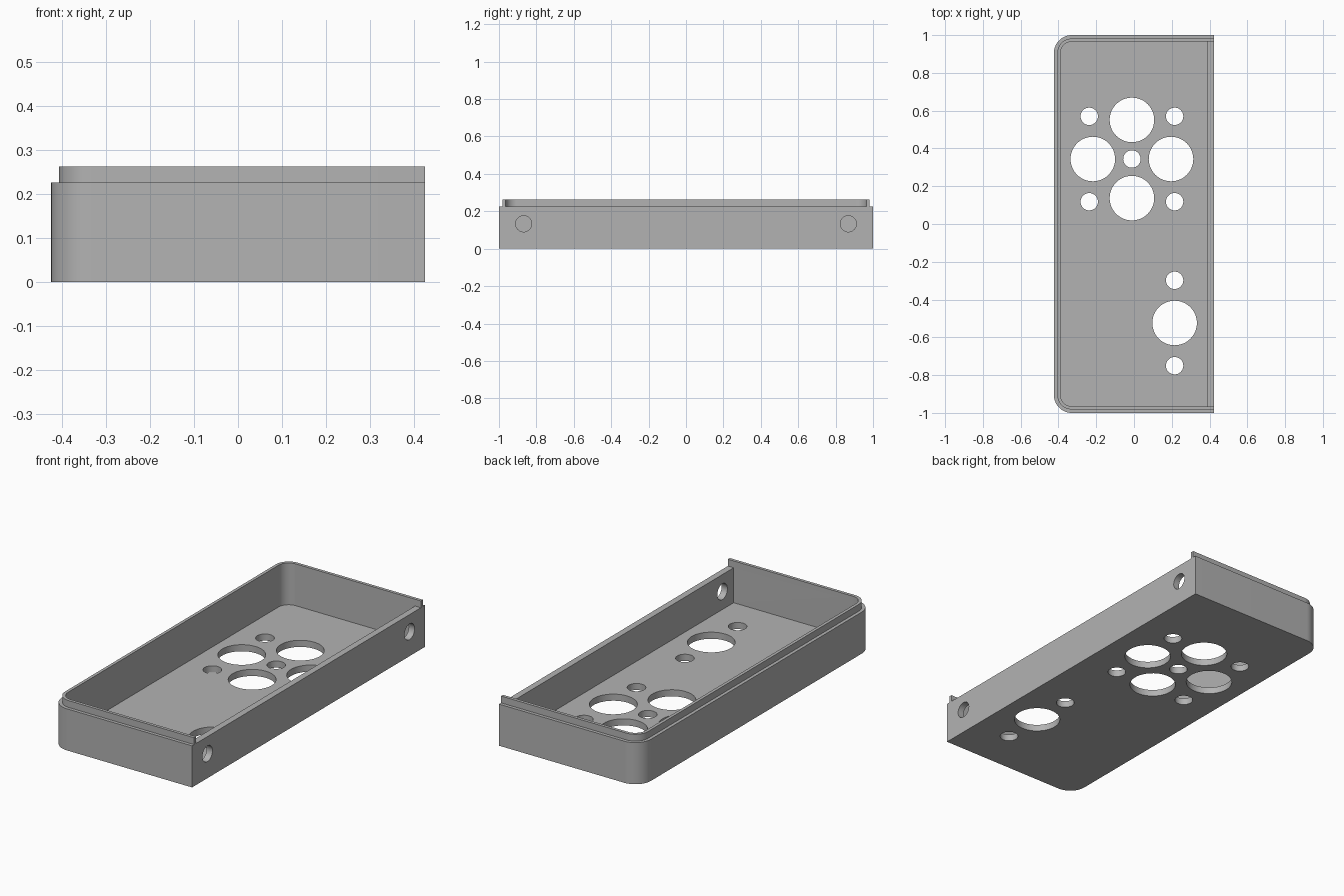
import bpy, bmesh
from math import cos, sin, pi
from mathutils import Matrix

if "Cube" in bpy.data.objects:
    bpy.data.objects.remove(bpy.data.objects["Cube"])

HALF_X, HALF_Y, CORNER = 0.424, 1.0, 0.095
RIM_Z, LIP_Z, FLOOR = 0.226, 0.263, 0.036
STEP, WALL = 0.018, 0.035

grey = bpy.data.materials.new("plain_grey")
grey.use_nodes = True
colour = (0.45, 0.45, 0.45, 1)
grey.diffuse_color = colour
grey.node_tree.nodes["Principled BSDF"].inputs["Base Color"].default_value = colour


def make_object(name, bm):
    bmesh.ops.recalc_face_normals(bm, faces=bm.faces)
    mesh = bpy.data.meshes.new(name)
    bm.to_mesh(mesh)
    bm.free()
    mesh.materials.append(grey)
    obj = bpy.data.objects.new(name, mesh)
    bpy.context.collection.objects.link(obj)
    return obj


def prism(name, inset, right, z0, z1, steps=16):
    """Slab with two rounded corners on -x and a square end at x = right."""
    r, x, y = CORNER - inset, -HALF_X + inset, HALF_Y - inset
    arc = [(x + r - r * sin(a), y - r + r * cos(a))
           for a in (pi / 2 * i / steps for i in range(steps + 1))]
    outline = [(right, y)] + arc
    outline += [(px, -py) for px, py in reversed(outline)]
    bm = bmesh.new()
    face = bm.faces.new([bm.verts.new((px, py, z0)) for px, py in outline])
    top = bmesh.ops.extrude_face_region(bm, geom=[face])["geom"]
    bmesh.ops.translate(bm, vec=(0, 0, z1 - z0),
                        verts=[v for v in top if isinstance(v, bmesh.types.BMVert)])
    return make_object(name, bm)


def drill(name, radius, depth, places, turn=Matrix()):
    """A set of round hole cutters."""
    bm = bmesh.new()
    for p in places:
        bmesh.ops.create_cone(bm, cap_ends=True, segments=48, radius1=radius,
                              radius2=radius, depth=depth,
                              matrix=Matrix.Translation(p) @ turn)
    return make_object(name, bm)


def combine(target, other, operation):
    mod = target.modifiers.new(other.name, "BOOLEAN")
    mod.operation, mod.solver, mod.object = operation, "EXACT", other
    bpy.context.view_layer.objects.active = target
    bpy.ops.object.modifier_apply(modifier=mod.name)
    bpy.data.objects.remove(other)


# Outer shell with the stepped lip on three sides
shell = prism("enclosure_shell", 0, HALF_X, 0, RIM_Z)
combine(shell, prism("lip", STEP, HALF_X, RIM_Z / 2, LIP_Z), "UNION")

# Hollow inside, and the open side above the straight wall
combine(shell, prism("cavity", WALL, HALF_X - WALL, FLOOR, LIP_Z + 0.1), "DIFFERENCE")
combine(shell, prism("open_side", WALL, HALF_X + 0.1, RIM_Z, LIP_Z + 0.1), "DIFFERENCE")

# Large and small holes through the floor
cx, cy, big, small = -0.011, 0.344, 0.207, 0.226
large = [(cx + big, cy, 0), (cx - big, cy, 0), (cx, cy + big, 0), (cx, cy - big, 0),
         (cx + small, -0.524, 0)]
little = [(cx + i * small, cy + j * small, 0) for i in (-1, 1) for j in (-1, 1)]
little += [(cx, cy, 0)] + [(cx + small, -0.524 + j * small, 0) for j in (-1, 1)]
combine(shell, drill("large_holes", 0.118, 0.2, large), "DIFFERENCE")
combine(shell, drill("small_holes", 0.046, 0.2, little), "DIFFERENCE")

# Screw holes through the straight side wall
sides = [(HALF_X, s * 0.868, 0.133) for s in (-1, 1)]
combine(shell, drill("side_holes", 0.043, 0.2, sides, Matrix.Rotation(pi / 2, 4, "Y")),
        "DIFFERENCE")

# Smooth curves, sharp edges
bpy.ops.object.select_all(action="DESELECT")
shell.select_set(True)
bpy.context.view_layer.objects.active = shell
bpy.ops.object.shade_smooth_by_angle(angle=pi / 6)
